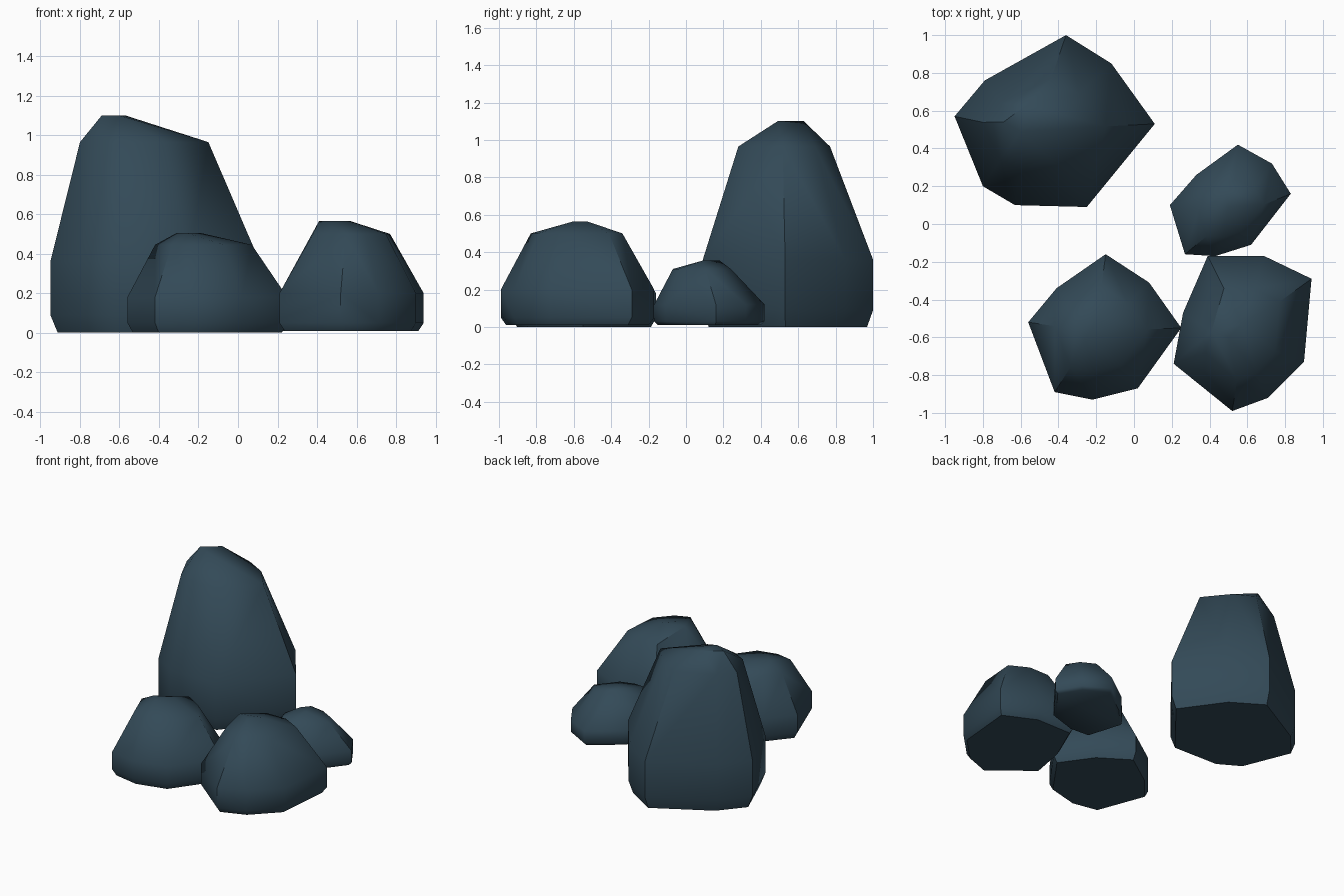
import bpy, bmesh, math

if "Cube" in bpy.data.objects:
    bpy.data.objects.remove(bpy.data.objects["Cube"])

mat = bpy.data.materials.new("slate blue stone")
mat.diffuse_color = (0.033, 0.068, 0.096, 1)
mat.use_nodes = True
mat.node_tree.nodes["Principled BSDF"].inputs["Base Color"].default_value = mat.diffuse_color


def rock(name, outline, low, mid, shoulder_z, shoulder, peak_z, peaks, base_z=0.0):
    """Boulder: base ring, vertical girdle, shoulder ring (x0, x1, y0, y1), small crown."""
    xs, ys = [p[0] for p in outline], [p[1] for p in outline]
    cx, cy = (min(xs) + max(xs)) / 2, (min(ys) + max(ys)) / 2
    hx, hy = (max(xs) - min(xs)) / 2, (max(ys) - min(ys)) / 2
    x0, x1, y0, y1 = shoulder
    pts = []
    for x, y in outline:
        u, v = (x - cx) / hx, (y - cy) / hy
        pts.append((cx + (x - cx) * 0.93, cy + (y - cy) * 0.93, base_z))
        pts += [(x, y, low), (x, y, mid)]
        pts.append(((x0 + x1) / 2 + u * (x1 - x0) / 2,
                    (y0 + y1) / 2 + v * (y1 - y0) / 2, shoulder_z))
    pts += [(x, y, peak_z) for x, y in peaks]
    bm = bmesh.new()
    for p in pts:
        bm.verts.new(p)
    res = bmesh.ops.convex_hull(bm, input=bm.verts)
    loose = [v for v in bm.verts if not v.link_faces]
    bmesh.ops.delete(bm, geom=loose, context='VERTS')
    bmesh.ops.dissolve_limit(bm, angle_limit=math.radians(1), verts=bm.verts, edges=bm.edges)
    bmesh.ops.recalc_face_normals(bm, faces=bm.faces)
    me = bpy.data.meshes.new(name)
    bm.to_mesh(me)
    bm.free()
    me.materials.append(mat)
    ob = bpy.data.objects.new(name, me)
    bpy.context.collection.objects.link(ob)
    bpy.ops.object.select_all(action='DESELECT')
    ob.select_set(True)
    bpy.context.view_layer.objects.active = ob
    bpy.ops.object.shade_smooth_by_angle(angle=math.radians(50))


# tall rock at the back left
rock("tall_rock",
     [(-.36, 1.0), (-.12, .85), (.11, .53), (-.25, .09), (-.63, .10), (-.80, .20), (-.95, .57), (-.79, .76)],
     .09, .36, .965, (-.80, -.15, .28, .77), 1.10, [(-.69, .54), (-.60, .49), (-.57, .63)])
# front centre rock
rock("front_rock",
     [(-.15, -.16), (.08, -.31), (.25, -.55), (.02, -.87), (-.22, -.93), (-.42, -.89), (-.56, -.52), (-.41, -.34)],
     .05, .18, .445, (-.42, .07, -.78, -.33), .505, [(-.31, -.56), (-.26, -.61), (-.19, -.50)])
# front right rock
rock("right_rock",
     [(.39, -.17), (.69, -.17), (.94, -.29), (.90, -.73), (.71, -.92), (.52, -.99), (.21, -.74), (.26, -.47)],
     .05, .20, .50, (.38, .77, -.83, -.34), .565, [(.41, -.57), (.50, -.60), (.57, -.53)], .01)
# small rock at the right
rock("small_rock",
     [(.55, .42), (.73, .32), (.83, .16), (.62, -.11), (.43, -.17), (.27, -.16), (.19, .10), (.33, .26)],
     .03, .12, .31, (.34, .69, -.07, .24), .355, [(.43, .12), (.50, .09), (.48, .18)], .01)
